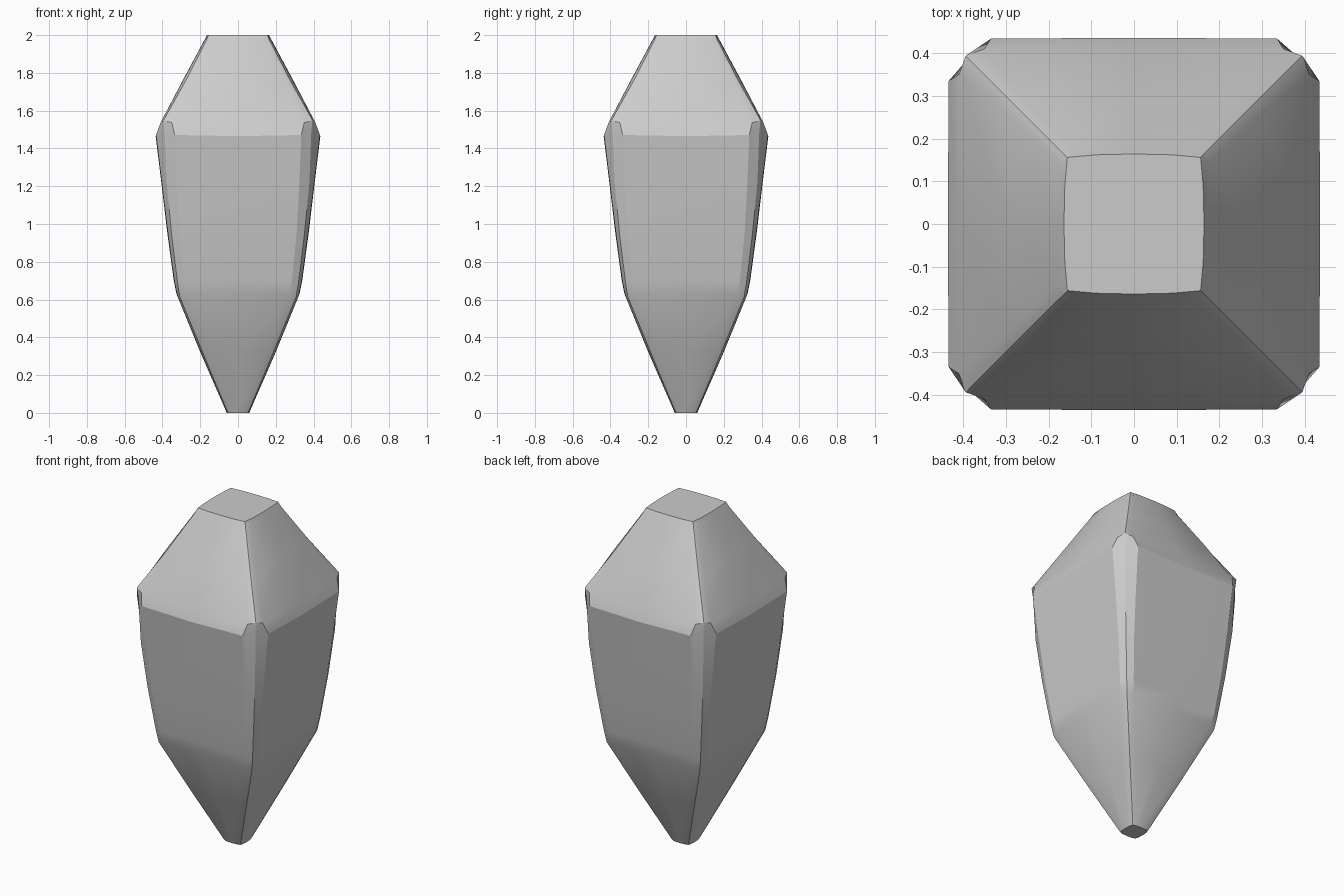
import bpy
import bmesh
import math

cube = bpy.data.objects.get("Cube")
if cube:
    bpy.data.objects.remove(cube, do_unlink=True)

# Single stone grey
stone = bpy.data.materials.new("stone_grey")
stone.use_nodes = True
grey = (0.6, 0.6, 0.6, 1)
stone.diffuse_color = grey
stone.node_tree.nodes["Principled BSDF"].inputs["Base Color"].default_value = grey

# Cross-sections: height, mid-side reach, side reach near corner,
# distance of that point along the side, corner reach, corner lift
SECTIONS = [
    (0.00, 0.060, 0.058, 0.035, 0.052, 0.00),
    (0.02, 0.068, 0.066, 0.045, 0.061, 0.00),
    (0.32, 0.199, 0.197, 0.150, 0.187, 0.00),
    (0.63, 0.326, 0.323, 0.270, 0.308, -0.015),
    (0.70, 0.340, 0.337, 0.285, 0.320, -0.01),
    (0.95, 0.374, 0.371, 0.310, 0.352, 0.00),
    (1.22, 0.406, 0.404, 0.325, 0.378, 0.00),
    (1.465, 0.436, 0.434, 0.335, 0.388, 0.02),
    (1.53, 0.412, 0.410, 0.350, 0.394, 0.02),
    (1.76, 0.293, 0.291, 0.255, 0.276, 0.00),
    (1.97, 0.180, 0.178, 0.145, 0.168, 0.00),
    (2.00, 0.164, 0.162, 0.090, 0.156, 0.00),
]


def ring(bm, z, mid, side, along, corner, lift):
    """One rounded-square loop, made by turning a single side four times."""
    quarter = [(mid, 0, 0), (side, along, lift * 0.3),
               (corner, corner, lift), (along, side, lift * 0.3)]
    verts = []
    for turn in range(4):
        c, s = round(math.cos(turn * math.pi / 2)), round(math.sin(turn * math.pi / 2))
        for x, y, dz in quarter:
            verts.append(bm.verts.new((x * c - y * s, x * s + y * c, z + dz)))
    return verts


# Loft the loops into the tapered stone
bm = bmesh.new()
rings = [ring(bm, *section) for section in SECTIONS]
for low, high in zip(rings, rings[1:]):
    for i in range(len(low)):
        j = (i + 1) % len(low)
        bm.faces.new((low[i], low[j], high[j], high[i]))
bm.faces.new(rings[-1])
bm.faces.new(list(reversed(rings[0])))
bmesh.ops.recalc_face_normals(bm, faces=bm.faces)

mesh = bpy.data.meshes.new("tapered_stone")
bm.to_mesh(mesh)
bm.free()
mesh.materials.append(stone)
gem = bpy.data.objects.new("tapered_stone", mesh)
bpy.context.collection.objects.link(gem)

# Soft facets with crisp main ridges
bpy.ops.object.select_all(action="DESELECT")
gem.select_set(True)
bpy.context.view_layer.objects.active = gem
bpy.ops.object.shade_smooth_by_angle(angle=math.radians(18))
